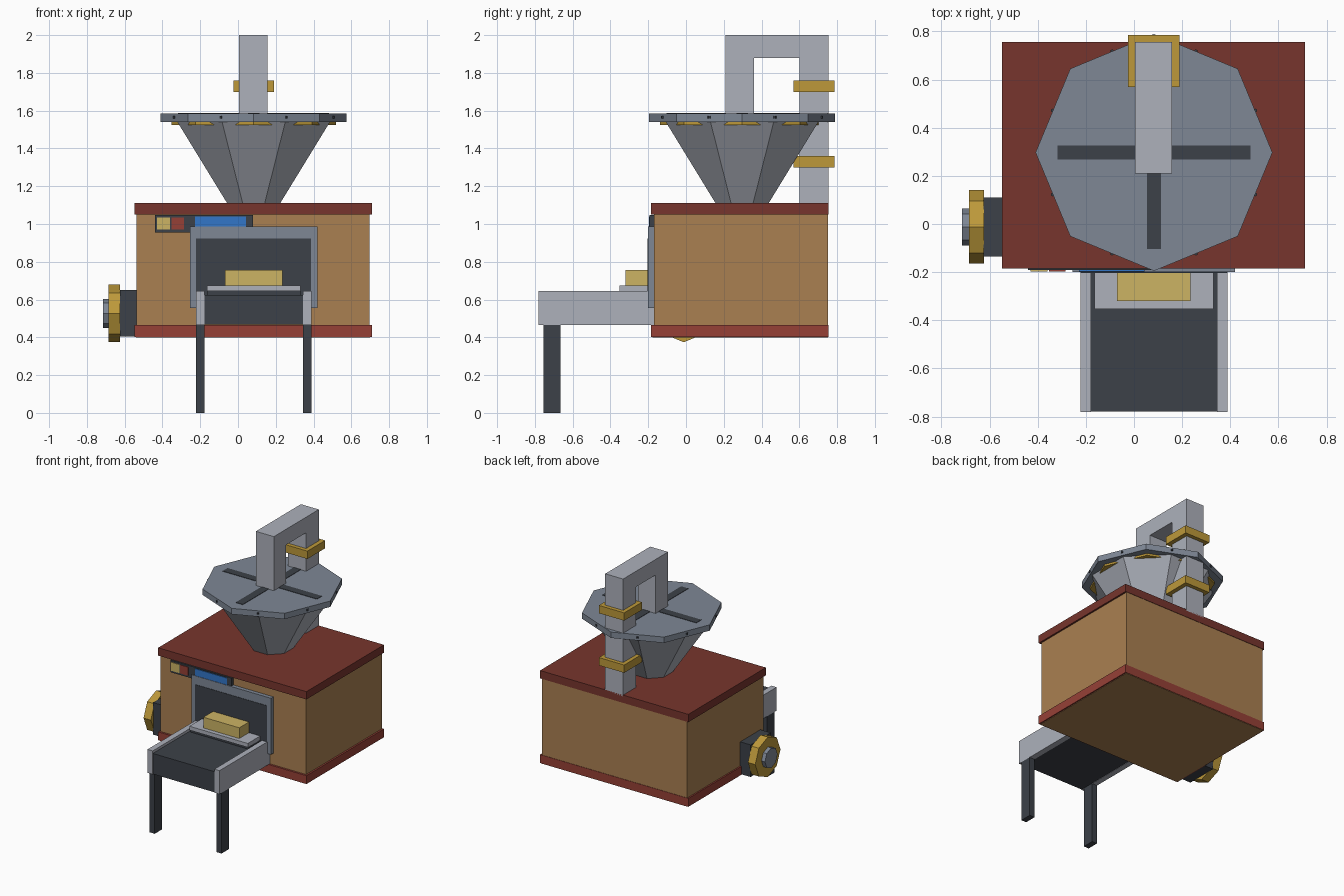
import bpy, bmesh
from math import radians, cos, sin
from mathutils import Matrix, Vector

cube = bpy.data.objects.get("Cube")
if cube:
    bpy.data.objects.remove(cube, do_unlink=True)


def material(name, hex_code):
    # Convert an sRGB hex string to a linear flat colour
    srgb = [int(hex_code[i:i + 2], 16) / 255 for i in (0, 2, 4)]
    rgba = [((c + 0.055) / 1.055) ** 2.4 for c in srgb] + [1]
    mat = bpy.data.materials.new(name)
    mat.use_nodes = True
    mat.diffuse_color = rgba
    mat.node_tree.nodes["Principled BSDF"].inputs["Base Color"].default_value = rgba
    return mat


WOOD = material("warm wood", "AA8051")
ROOF = material("dark red", "77352D")
RED = material("brick red", "964036")
STEEL = material("blue grey steel", "7E8795")
PALE = material("pale steel", "ADB1BB")
DARK = material("charcoal", "3C4148")
GOLD = material("brass", "BD993A")
DOUGH = material("pale yellow", "CCB364")
BLUE = material("screen blue", "3276C8")


def finish(name, bm, mat):
    bmesh.ops.recalc_face_normals(bm, faces=bm.faces)
    mesh = bpy.data.meshes.new(name)
    bm.to_mesh(mesh)
    bm.free()
    mesh.materials.append(mat)
    obj = bpy.data.objects.new(name, mesh)
    bpy.context.collection.objects.link(obj)
    return obj


def box(name, x, y, z, mat):
    # Box given by its (low, high) range on each axis
    bm = bmesh.new()
    bmesh.ops.create_cube(bm, size=1)
    for v in bm.verts:
        v.co = [r[0] + (c + 0.5) * (r[1] - r[0]) for c, r in zip(v.co, (x, y, z))]
    return finish(name, bm, mat)


def prism(name, centre, r_low, r_high, depth, mat, turn=0, axis="Z", sides=8):
    # Regular prism or frustum, with a corner on the first axis when turn is 0
    bm = bmesh.new()
    bmesh.ops.create_cone(bm, cap_ends=True, segments=sides,
                          radius1=r_low, radius2=r_high, depth=depth)
    spin = Matrix.Rotation(radians(turn), 4, "Z")
    tilt = Matrix.Rotation(radians(90), 4, "Y") if axis == "X" else Matrix()
    bm.transform(Matrix.Translation(centre) @ tilt @ spin)
    return finish(name, bm, mat)


def extrude_profile(name, points, x, mat):
    # Side profile in y and z, extruded along x
    bm = bmesh.new()
    face = bm.faces.new([bm.verts.new((x[0], y, z)) for y, z in points])
    result = bmesh.ops.extrude_face_region(bm, geom=[face])
    verts = [v for v in result["geom"] if isinstance(v, bmesh.types.BMVert)]
    bmesh.ops.translate(bm, verts=verts, vec=(x[1] - x[0], 0, 0))
    return finish(name, bm, mat)


# Cabinet with roof and base trim
box("cabinet", (-0.537, 0.697), (-0.17, 0.752), (0.398, 1.08), WOOD)
box("roof", (-0.548, 0.71), (-0.185, 0.755), (1.05, 1.11), ROOF)
box("base_trim", (-0.548, 0.71), (-0.185, 0.755), (0.401, 0.465), RED)
box("base_panel", (-0.54, 0.70), (-0.178, 0.75), (0.398, 0.42), WOOD)

# Hopper: funnel, brass collar and octagonal lid
HX, HY = 0.083, 0.297
prism("hopper_funnel", (HX, HY, 1.325), 0.152, 0.437, 0.43, PALE, turn=22.5)
prism("hopper_collar", (HX, HY, 1.5325), 0.435, 0.435, 0.015, GOLD)
prism("hopper_lid", (HX, HY, 1.5625), 0.492, 0.492, 0.045, STEEL)
box("lid_slot_across", (HX - 0.4, HX + 0.4), (HY - 0.03, HY + 0.03), (1.58, 1.588), DARK)
box("lid_slot_along", (HX - 0.03, HX + 0.03), (HY - 0.4, HY + 0.4), (1.58, 1.588), DARK)
for i in range(8):
    angle = radians(22.5 + 45 * i)
    offset = Vector((cos(angle), sin(angle), 0)) * 0.455
    prism(f"lid_screw_{i + 1}", Vector((HX, HY, 1.565)) + offset,
          0.008, 0.008, 0.012, DARK, sides=6)

# Bent feed pipe and its two clamps
extrude_profile("feed_pipe", [(0.21, 1.58), (0.21, 2), (0.755, 2), (0.755, 1.1),
                              (0.60, 1.1), (0.60, 1.88), (0.36, 1.88), (0.36, 1.58)],
                (0.005, 0.157), PALE)
for label, z in (("lower", 1.30), ("upper", 1.70)):
    box(f"{label}_pipe_clamp", (-0.025, 0.19), (0.57, 0.785), (z, z + 0.06), GOLD)

# Outlet frame with dark opening
box("outlet_frame", (-0.255, 0.42), (-0.2, -0.165), (0.555, 0.987), STEEL)
box("outlet_opening", (-0.223, 0.387), (-0.203, -0.19), (0.56, 0.922), DARK)

# Conveyor with side rails and legs
box("conveyor_belt", (-0.18, 0.347), (-0.778, -0.17), (0.467, 0.625), DARK)
for label, x in (("right", (-0.222, -0.178)), ("left", (0.345, 0.389))):
    box(f"{label}_rail", x, (-0.78, -0.17), (0.465, 0.645), PALE)
    box(f"{label}_leg", x, (-0.755, -0.665), (0, 0.467), DARK)

# Tray and block on the conveyor
box("tray", (-0.165, 0.33), (-0.353, -0.19), (0.645, 0.675), PALE)
box("tray_support", (-0.165, 0.33), (-0.34, -0.19), (0.62, 0.646), DARK)
box("pressed_block", (-0.07, 0.235), (-0.32, -0.19), (0.675, 0.757), DOUGH)

# Control panel with two buttons and a screen
box("control_panel", (-0.44, 0.08), (-0.192, -0.165), (0.955, 1.047), DARK)
for name, x, z, mat in (("yellow_button", (-0.43, -0.36), (0.97, 1.035), DOUGH),
                        ("red_button", (-0.353, -0.285), (0.97, 1.035), RED),
                        ("screen", (-0.228, 0.043), (0.965, 1.04), BLUE)):
    box(name, x, (-0.197, -0.19), z, mat)

# Side motor with handwheel
WY, WZ = -0.012, 0.527
box("motor_mount", (-0.625, -0.53), (-0.135, 0.11), (0.404, 0.65), DARK)
prism("handwheel", (-0.655, WY, WZ), 0.153, 0.153, 0.062, GOLD, axis="X")
prism("handwheel_hub", (-0.695, WY, WZ), 0.077, 0.077, 0.04, STEEL, axis="X")
